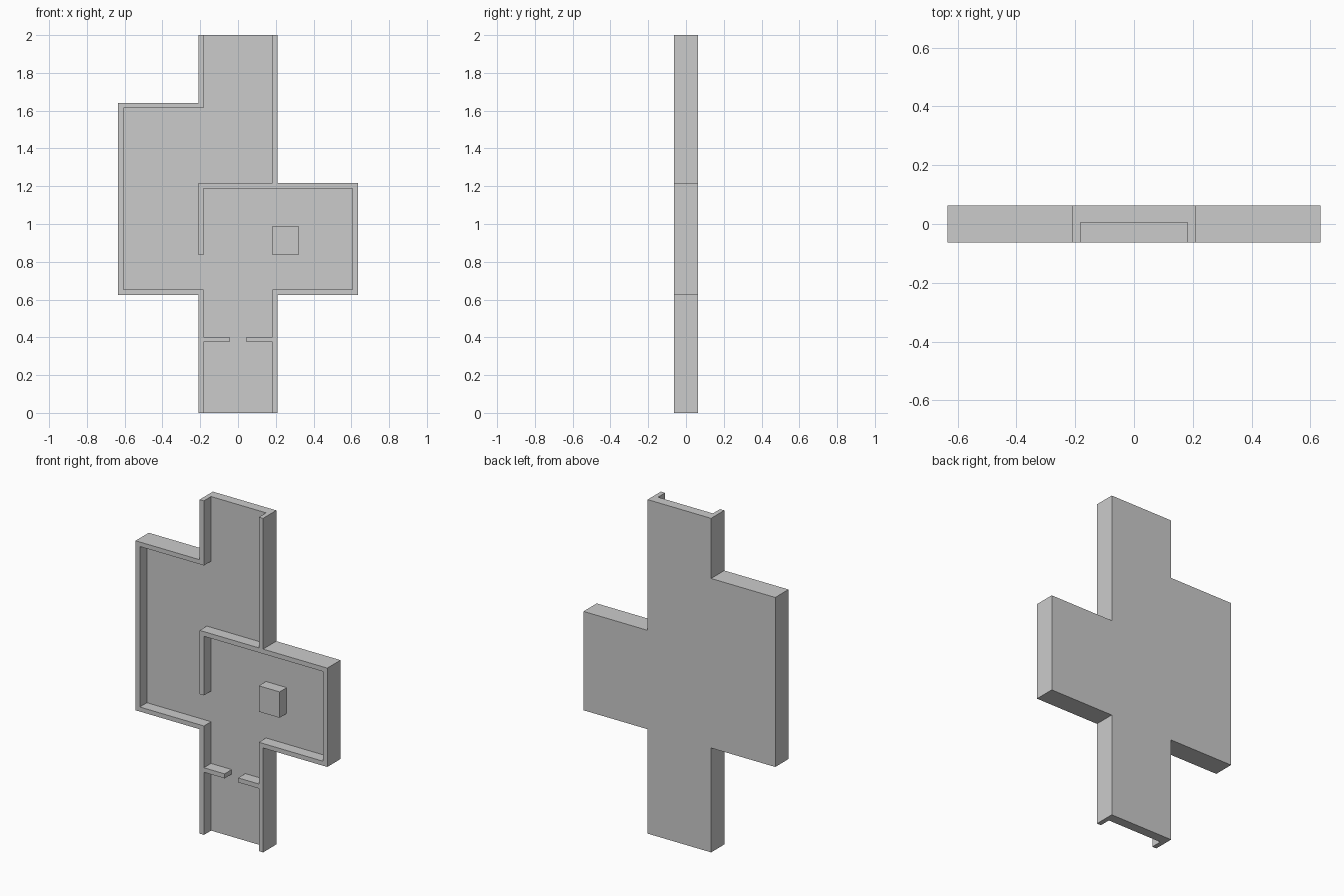
import bpy, bmesh

if "Cube" in bpy.data.objects:
    bpy.data.objects.remove(bpy.data.objects["Cube"])

FRONT, FLOOR, BACK = -0.0625, 0.005, 0.0625
W = 0.21      # half width of the corridor
I = 0.182     # half width inside its walls
R = 0.635     # outer side of the rooms
RI = 0.607    # inner side of the rooms


def prism(name, outline, y0, y1):
    """Extrude an (x, z) outline from y0 to y1."""
    bm = bmesh.new()
    face = bm.faces.new([bm.verts.new((x, y0, z)) for x, z in outline])
    ext = bmesh.ops.extrude_face_region(bm, geom=[face], use_keep_orig=True)
    verts = [v for v in ext["geom"] if isinstance(v, bmesh.types.BMVert)]
    bmesh.ops.translate(bm, verts=verts, vec=(0, y1 - y0, 0))
    bmesh.ops.recalc_face_normals(bm, faces=bm.faces)
    mesh = bpy.data.meshes.new(name)
    bm.to_mesh(mesh)
    bm.free()
    ob = bpy.data.objects.new(name, mesh)
    bpy.context.collection.objects.link(ob)
    return ob


# Full-depth block with the outline of the corridor and both rooms
tile = prism("dungeon_floor_and_walls", [
    (-W, 0), (W, 0), (W, 0.625), (R, 0.625), (R, 1.217), (W, 1.217),
    (W, 2), (-W, 2), (-W, 1.64), (-R, 1.64), (-R, 0.625), (-W, 0.625)],
    FRONT, BACK)

# Walkable space, cut out to leave the walls, doorway stubs and partition
space = prism("room_cutter", [
    (-I, -0.1), (-I, 0.375), (-0.045, 0.375), (-0.045, 0.402), (-I, 0.402),
    (-I, 0.652), (-RI, 0.652), (-RI, 1.613), (-I, 1.613), (-I, 2.1),
    (I, 2.1), (I, 1.217), (-W, 1.217), (-W, 0.835), (-I, 0.835), (-I, 1.189),
    (RI, 1.189), (RI, 0.652), (I, 0.652), (I, 0.402), (0.045, 0.402),
    (0.045, 0.375), (I, 0.375), (I, -0.1)],
    FRONT - 0.1, FLOOR)

cut = tile.modifiers.new("rooms", "BOOLEAN")
cut.operation = "DIFFERENCE"
cut.solver = "EXACT"
cut.object = space
bpy.context.view_layer.objects.active = tile
tile.select_set(True)
bpy.ops.object.modifier_apply(modifier=cut.name)
bpy.data.objects.remove(space)

# Free-standing pillar in the right room
prism("pillar", [(I, 0.835), (0.319, 0.835), (0.319, 0.99), (I, 0.99)],
      FRONT, FLOOR)
